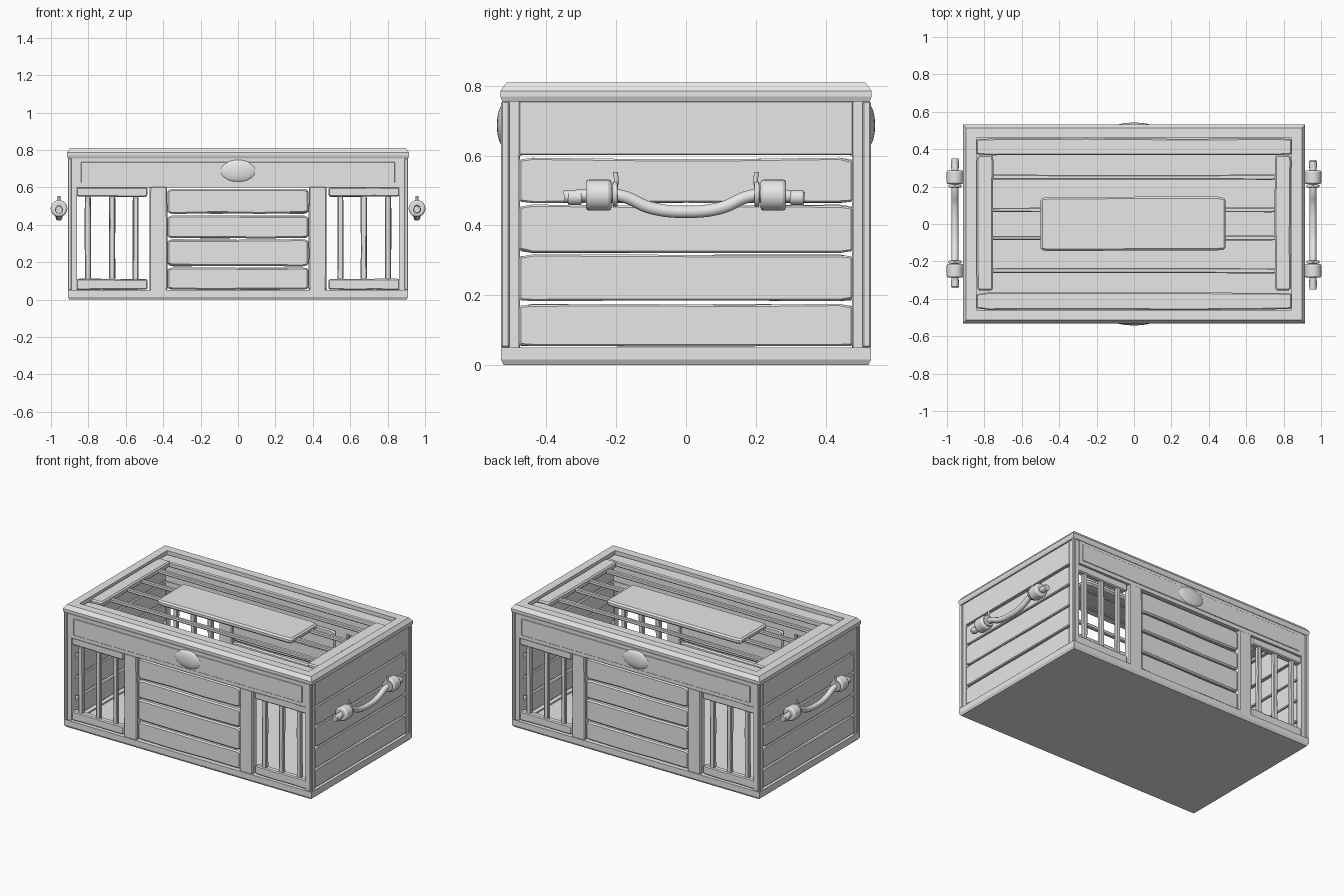
import bpy, bmesh, math, random
from mathutils import Matrix, Vector

random.seed(4)
cube = bpy.data.objects.get("Cube")
if cube:
    bpy.data.objects.remove(cube, do_unlink=True)

grey = bpy.data.materials.new("plain_grey")
grey.use_nodes = True
grey.diffuse_color = (0.8, 0.8, 0.8, 1)
grey.node_tree.nodes["Principled BSDF"].inputs["Base Color"].default_value = (0.8, 0.8, 0.8, 1)


def finish(name, bm, bevel=0.0, smooth=False):
    bmesh.ops.recalc_face_normals(bm, faces=bm.faces)
    for f in bm.faces:
        f.smooth = smooth
    mesh = bpy.data.meshes.new(name)
    bm.to_mesh(mesh)
    bm.free()
    mesh.materials.append(grey)
    obj = bpy.data.objects.new(name, mesh)
    bpy.context.collection.objects.link(obj)
    if bevel:
        mod = obj.modifiers.new("worn_edges", "BEVEL")
        mod.width = bevel
        mod.segments = 1
    return obj


def plank(name, x, y, z, rough=0.0, bevel=0.006):
    """Box between ranges; rough makes its long edges uneven."""
    lo, hi = Vector((x[0], y[0], z[0])), Vector((x[1], y[1], z[1]))
    size = hi - lo
    bm = bmesh.new()
    bmesh.ops.create_cube(bm, size=1, matrix=Matrix.Translation((lo + hi) / 2) @ Matrix.Diagonal((*size, 1)))
    if rough:
        order = sorted(range(3), key=lambda i: size[i])
        wide, long = order[1], order[2]
        axis = Vector((0, 0, 0))
        axis[long] = 1
        for t in (0.04, 0.35, 0.65, 0.96):
            bmesh.ops.bisect_plane(bm, geom=bm.verts[:] + bm.edges[:] + bm.faces[:],
                                   plane_co=lo + axis * size[long] * t, plane_no=axis)
        shifts = {}
        mid = (lo[wide] + hi[wide]) / 2
        for v in bm.verts:
            side = 1 if v.co[wide] > mid else -1
            key = (round(v.co[long], 3), side)
            end = v.co[long] - lo[long] < 0.001 or hi[long] - v.co[long] < 0.001
            shifts.setdefault(key, random.uniform(0, rough) + (rough if end else 0))
            v.co[wide] -= side * shifts[key]
    return finish(name, bm, bevel)


def rect_sweep(name, hx, hy, profile):
    """Sweep a closed (inset, height) profile round a rectangle."""
    bm = bmesh.new()
    rings = [[bm.verts.new((sx * (hx - d), sy * (hy - d), h)) for d, h in profile]
             for sx, sy in ((1, 1), (-1, 1), (-1, -1), (1, -1))]
    n = len(profile)
    for i in range(4):
        a, b = rings[i], rings[(i + 1) % 4]
        for j in range(n):
            k = (j + 1) % n
            bm.faces.new((a[j], a[k], b[k], b[j]))
    return finish(name, bm)


def cylinder_y(name, centre, radius, length, bevel):
    bm = bmesh.new()
    bmesh.ops.create_cone(bm, cap_ends=True, segments=20, radius1=radius, radius2=radius, depth=length,
                          matrix=Matrix.Translation(centre) @ Matrix.Rotation(math.pi / 2, 4, 'X'))
    obj = finish(name, bm, bevel, True)
    obj.modifiers["worn_edges"].limit_method = 'ANGLE'
    obj.modifiers["worn_edges"].segments = 2
    bpy.ops.object.select_all(action='DESELECT')
    obj.select_set(True)
    bpy.context.view_layer.objects.active = obj
    bpy.ops.object.shade_smooth_by_angle(angle=math.radians(50))
    return obj


def tube(name, points, radius):
    curve = bpy.data.curves.new(name, 'CURVE')
    curve.dimensions = '3D'
    curve.bevel_depth = radius
    curve.bevel_resolution = 3
    curve.use_fill_caps = True
    spline = curve.splines.new('BEZIER')
    spline.bezier_points.add(len(points) - 1)
    for p, co in zip(spline.bezier_points, points):
        p.co = co
        p.handle_left_type = p.handle_right_type = 'AUTO'
    curve.materials.append(grey)
    obj = bpy.data.objects.new(name, curve)
    bpy.context.collection.objects.link(obj)
    return obj


# Base, floor and chamfered top rim
rect_sweep("base_frame", 0.91, 0.53, [(0.065, 0.05), (0, 0.05), (0, 0.015), (0.008, 0), (0.065, 0)])
plank("floor", (-0.845, 0.845), (-0.465, 0.465), (0, 0.04), bevel=0)
rect_sweep("top_rim", 0.915, 0.532,
           [(0.072, 0.81), (0.018, 0.81), (0, 0.785), (0, 0.77), (0.006, 0.755), (0.072, 0.755)])

# Corner posts with a raised outer trim
for sx in (-1, 1):
    for sy in (-1, 1):
        plank("corner_post", sorted((sx * 0.862, sx * 0.9)), sorted((sy * 0.478, sy * 0.52)),
              (0.05, 0.756), bevel=0)
        plank("corner_trim", sorted((sx * 0.889, sx * 0.91)), sorted((sy * 0.506, sy * 0.53)),
              (0.05, 0.756), bevel=0.004)

wall = []

# Front wall: header, plaque, slats, posts and barred windows
wall.append(plank("front_header", (-0.862, 0.862), (-0.523, -0.47), (0.6, 0.756), bevel=0))
wall.append(plank("front_header_panel", (-0.84, 0.84), (-0.528, -0.522), (0.625, 0.735), bevel=0.002))
bm = bmesh.new()
bmesh.ops.create_uvsphere(bm, u_segments=32, v_segments=16, radius=1,
                          matrix=Matrix.Translation((0, -0.522, 0.687)) @ Matrix.Diagonal((0.097, 0.02, 0.06, 1)))
wall.append(finish("front_oval_plaque", bm, smooth=True))
for z0, z1 in ((0.05, 0.173), (0.176, 0.324), (0.326, 0.452), (0.457, 0.594)):
    wall.append(plank("front_slat", (-0.376, 0.376), (-0.515, -0.478), (z0, z1), 0.006, 0.008))
for s in (-1, 1):
    wall.append(plank("front_post", sorted((s * 0.377, s * 0.474)), (-0.525, -0.475), (0.045, 0.605), 0.002))
    for z0, z1 in ((0.05, 0.112), (0.548, 0.603)):
        wall.append(plank("front_window_rail", sorted((s * 0.483, s * 0.864)), (-0.515, -0.475),
                          (z0, z1), 0.004))
    for x in (0.547, 0.672, 0.803):
        wall.append(plank("front_window_bar", (s * x - 0.018, s * x + 0.018), (-0.51, -0.483),
                          (0.1, 0.56), 0.004, 0.005))

# Right-hand wall: upper board and slats
wall.append(plank("side_header", (0.862, 0.902), (-0.478, 0.478), (0.602, 0.756), bevel=0.003))
for z0, z1 in ((0.05, 0.177), (0.18, 0.318), (0.321, 0.46), (0.461, 0.594)):
    wall.append(plank("side_slat", (0.864, 0.9), (-0.478, 0.478), (z0, z1), 0.005, 0.005))

# Carrying handle: sagging rope, end collars, rings and pegs
hx = 0.957
wall.append(tube("side_handle_rope",
                 [(hx, y, z) for y, z in ((-0.35, 0.482), (-0.24, 0.488), (-0.18, 0.483), (-0.1, 0.45),
                                          (0, 0.439), (0.1, 0.45), (0.18, 0.483), (0.24, 0.488),
                                          (0.34, 0.478))], 0.0185))
for s in (-1, 1):
    wall.append(cylinder_y("side_handle_collar", (hx, s * 0.25, 0.487), 0.045, 0.074, 0.01))
    wall.append(cylinder_y("side_handle_ring", (hx, s * 0.203, 0.49), 0.036, 0.014, 0.004))
    wall.append(cylinder_y("side_handle_end", (hx, s * 0.318, 0.48), 0.021, 0.04, 0.005))
    wall.append(tube("side_handle_peg", [(hx, s * 0.203, 0.5), (hx, s * 0.2, 0.53), (hx, s * 0.202, 0.553)],
                     0.007))

# Back and left walls repeat the front and right ones, turned half round
turn = Matrix.Rotation(math.pi, 4, 'Z')
for obj in wall:
    twin = obj.copy()
    twin.name = obj.name.replace("front", "back").replace("side", "left_side")
    twin.matrix_world = turn @ obj.matrix_basis
    bpy.context.collection.objects.link(twin)

# Lid: border planks, rods and centre board
for s in (-1, 1):
    plank("lid_long_plank", (-0.842, 0.842), sorted((s * 0.365, s * 0.461)), (0.755, 0.79), 0.006)
    plank("lid_end_plank", sorted((s * 0.75, s * 0.842)), (-0.355, 0.368), (0.762, 0.8), 0.005, 0.008)
    for y in (0.075, 0.25):
        plank("lid_rod", (-0.8, 0.8), (s * y - 0.015, s * y + 0.015), (0.765, 0.79), 0.004, 0.005)
plank("lid_centre_board", (-0.5, 0.49), (-0.145, 0.147), (0.77, 0.806), 0.006, 0.01)
